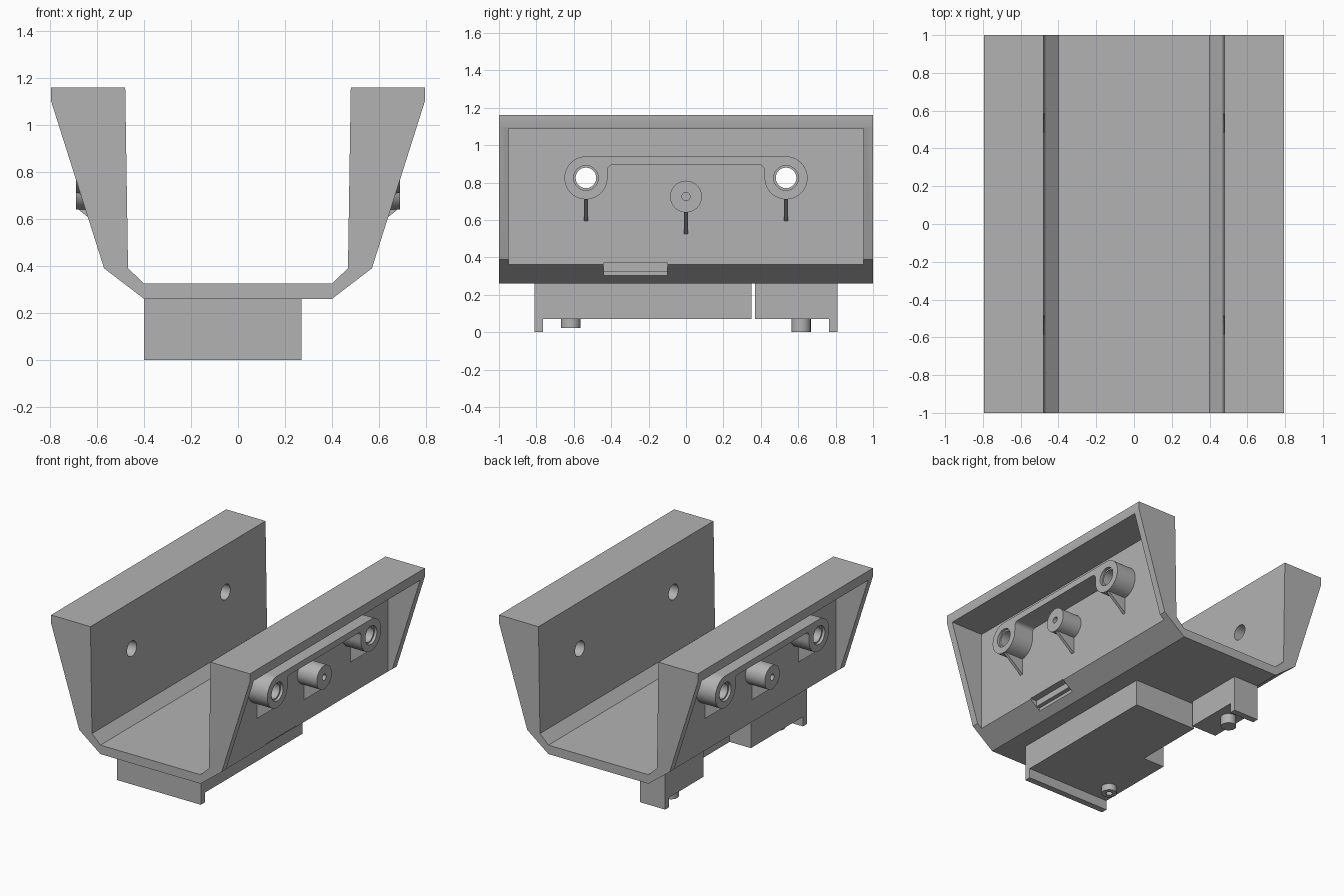
import bpy, bmesh
from math import cos, sin, radians

cube = bpy.data.objects.get("Cube")
if cube:
    bpy.data.objects.remove(cube)

grey = bpy.data.materials.new("plain_grey")
grey.use_nodes = True
COLOR = (0.45, 0.45, 0.45, 1)
grey.diffuse_color = COLOR
grey.node_tree.nodes["Principled BSDF"].inputs["Base Color"].default_value = COLOR


def prism(name, pts, axis, lo, hi):
    """Extrude a 2D outline along an axis; outline uses the other two axes in order."""
    def place(p, d):
        q = list(p)
        q.insert("xyz".index(axis), d)
        return q
    bm = bmesh.new()
    ends = [[bm.verts.new(place(p, d)) for p in pts] for d in (lo, hi)]
    for ring in ends:
        bm.faces.new(ring)
    n = len(pts)
    for i in range(n):
        j = (i + 1) % n
        bm.faces.new((ends[0][i], ends[0][j], ends[1][j], ends[1][i]))
    bmesh.ops.recalc_face_normals(bm, faces=bm.faces)
    mesh = bpy.data.meshes.new(name)
    bm.to_mesh(mesh)
    bm.free()
    mesh.materials.append(grey)
    obj = bpy.data.objects.new(name, mesh)
    bpy.context.collection.objects.link(obj)
    return obj


def arc(cu, cv, r, a0, a1, steps):
    angles = [radians(a0 + (a1 - a0) * i / steps) for i in range(steps + 1)]
    return [(cu + r * cos(a), cv + r * sin(a)) for a in angles]


def circle(cu, cv, r, n=40):
    return arc(cu, cv, r, 0, 360, n)[:-1]


def rect(u0, u1, v0, v1):
    return [(u0, v0), (u1, v0), (u1, v1), (u0, v1)]


def cut(obj, *cutters):
    """Subtract each cutter, bake the result and discard the cutters."""
    for c in cutters:
        m = obj.modifiers.new("cut", "BOOLEAN")
        m.operation, m.solver, m.object = "DIFFERENCE", "EXACT", c
    graph = bpy.context.evaluated_depsgraph_get()
    baked = bpy.data.meshes.new_from_object(obj.evaluated_get(graph))
    obj.modifiers.clear()
    obj.data = baked
    for c in cutters:
        bpy.data.objects.remove(c)


def smooth(obj):
    bpy.ops.object.select_all(action="DESELECT")
    obj.select_set(True)
    bpy.context.view_layer.objects.active = obj
    bpy.ops.object.shade_smooth_by_angle(angle=radians(30))


HOLE_Y, HOLE_Z, BOSS_R, HOLE_R = 0.535, 0.825, 0.115, 0.055
FLOOR_X, BOSS_X = 0.535, 0.69

# Channel body: mirrored cross-section along y
half = [(0.4, 0.26), (0.57, 0.39), (0.795, 1.1), (0.795, 1.16),
        (0.48, 1.16), (0.468, 0.39), (0.4, 0.325)]
body = prism("channel_body", half + [(-x, z) for x, z in reversed(half)], "y", -1, 1)

# Side recesses, screw holes and a stepped latch slot
cut(body,
    *[prism("recess_cutter", rect(-0.95, 0.95, 0.2, 1.09), "x", s * FLOOR_X, s) for s in (1, -1)],
    *[prism("hole_cutter", circle(s * HOLE_Y, HOLE_Z, HOLE_R), "x", -1.2, 1.2) for s in (1, -1)],
    prism("slot_cutter", [(0.455, 0.3), (0.7, 0.3), (0.7, 0.37), (0.485, 0.37),
                          (0.485, 0.325), (0.455, 0.325)], "y", -0.44, -0.1))
smooth(body)

# Bracket outline: two bosses joined by a bar
right = arc(HOLE_Y, HOLE_Z, BOSS_R, 90, -180, 32) + arc(0.39, 0.865, 0.03, 0, 90, 6)
outline = right + [(-y, z) for y, z in reversed(right)]

for side, label in ((1, "left"), (-1, "right")):
    bracket = prism(label + "_boss_bracket", outline, "x", side * 0.53, side * BOSS_X)
    cutters = []
    for s in (1, -1):
        cutters.append(prism("hole_cutter", circle(s * HOLE_Y, HOLE_Z, HOLE_R), "x",
                             side * 0.4, side * 0.8))
        cutters.append(prism("counterbore_cutter", circle(s * HOLE_Y, HOLE_Z, 0.066), "x",
                             side * 0.67, side * 0.8))
    cut(bracket, *cutters)
    smooth(bracket)

    # Centre boss with a blind pilot hole
    boss = prism(label + "_centre_boss", circle(0, 0.725, 0.085), "x", side * 0.53, side * BOSS_X)
    cut(boss, prism("pilot_cutter", circle(0, 0.725, 0.022, 20), "x", side * 0.58, side * 0.8))
    smooth(boss)

    # Triangular gussets under each boss
    for y, z in ((-HOLE_Y, 0.715), (0, 0.645), (HOLE_Y, 0.715)):
        tri = [(side * 0.53, z), (side * (BOSS_X - 0.005), z), (side * 0.53, z - 0.125)]
        prism(label + "_gusset", tri, "y", y - 0.011, y + 0.011)

# Base feet: L-shaped large block and small block, each with an end lip
prism("large_foot", [(-0.4, -0.81), (0.27, -0.81), (0.27, 0.35), (-0.23, 0.35),
                     (-0.23, -0.17), (-0.4, -0.17)], "z", 0.07, 0.265)
prism("large_foot_lip", rect(-0.4, 0.27, -0.81, -0.765), "z", 0, 0.075)
prism("small_foot", rect(-0.4, -0.2, 0.37, 0.81), "z", 0.07, 0.265)
prism("small_foot_lip", rect(-0.4, -0.2, 0.765, 0.81), "z", 0, 0.075)

# Locating pins under the feet
front_pin = prism("front_pin", circle(-0.3, -0.617, 0.052), "z", 0.023, 0.075)
cut(front_pin, prism("pin_cutter", circle(-0.3, -0.617, 0.022, 20), "z", 0, 0.06))
smooth(front_pin)
smooth(prism("back_pin", circle(-0.31, 0.615, 0.052), "z", 0, 0.075))
